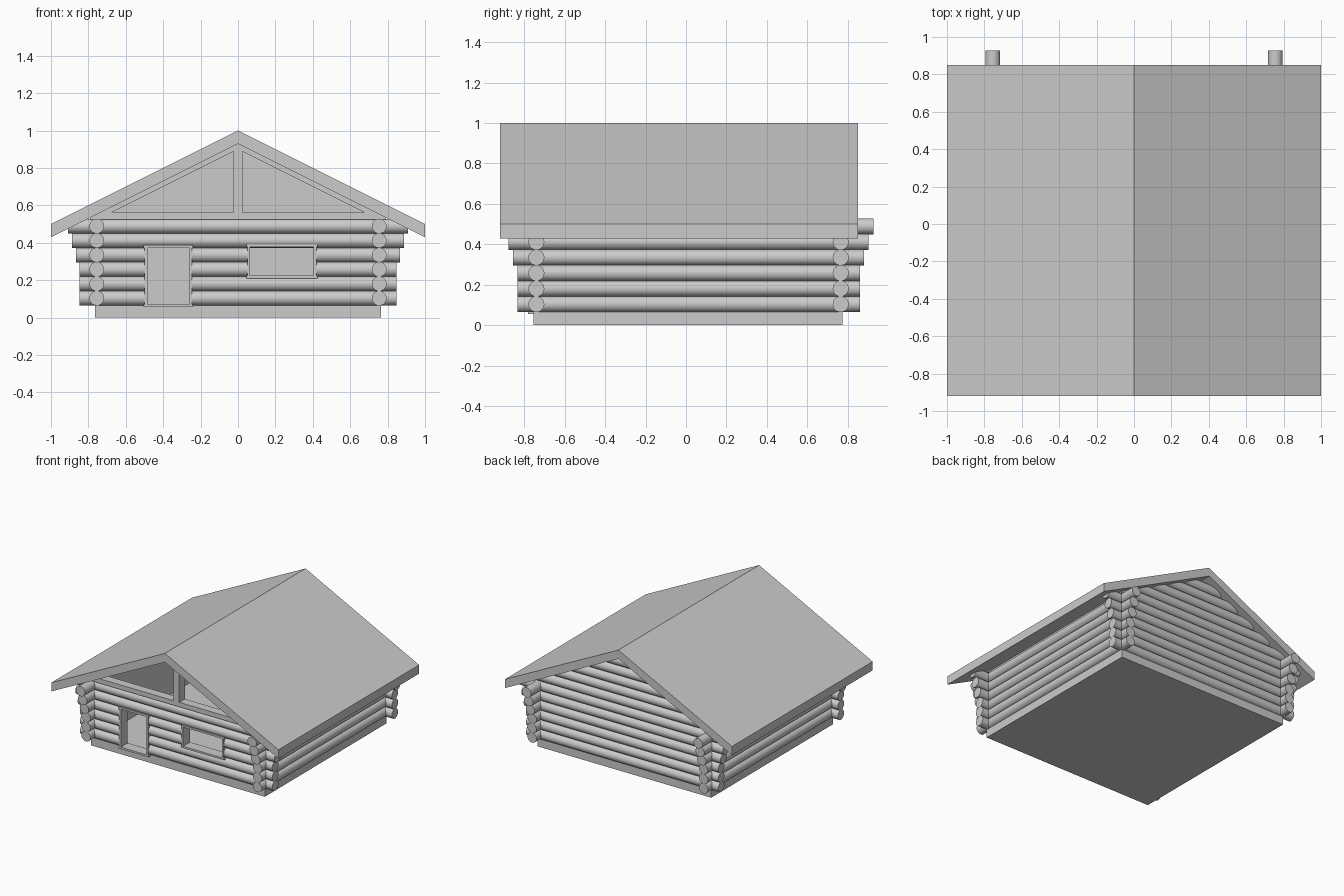
import bpy, bmesh
from mathutils import Matrix, Vector
from math import pi

if "Cube" in bpy.data.objects:
    bpy.data.objects.remove(bpy.data.objects["Cube"])

R, STEP, Z0 = 0.0395, 0.077, 0.104      # log radius, course height, first course
WX, YF, YB = 0.755, -0.74, 0.765        # wall centre lines
YC = (YF + YB) / 2
OVER = [0, 0, 0, 0.02, 0.04, 0.062]     # corner overhang grows towards the eaves


def finish(name, bm):
    bmesh.ops.recalc_face_normals(bm, faces=bm.faces[:])
    mesh = bpy.data.meshes.new(name)
    bm.to_mesh(mesh)
    bm.free()
    obj = bpy.data.objects.new(name, mesh)
    bpy.context.collection.objects.link(obj)
    return obj


def add_log(bm, a, b):
    """Round log from point a to point b, smooth sides and flat ends."""
    a, b = Vector(a), Vector(b)
    rot = (b - a).to_track_quat('Z', 'Y').to_matrix().to_4x4()
    res = bmesh.ops.create_cone(bm, cap_ends=True, segments=24, radius1=R, radius2=R,
                                depth=(b - a).length,
                                matrix=Matrix.Translation((a + b) / 2) @ rot)
    for f in {f for v in res['verts'] for f in v.link_faces}:
        f.smooth = len(f.verts) == 4


def add_box(bm, x0, x1, y0, y1, z0, z1):
    m = Matrix.Translation(((x0 + x1) / 2, (y0 + y1) / 2, (z0 + z1) / 2))
    bmesh.ops.create_cube(bm, size=1, matrix=m @ Matrix.Diagonal((x1 - x0, y1 - y0, z1 - z0, 1)))


def add_prism(bm, pts, y0, y1):
    """Extrude an (x, z) outline along y."""
    front = [bm.verts.new((x, y0, z)) for x, z in pts]
    back = [bm.verts.new((x, y1, z)) for x, z in pts]
    bm.faces.new(front)
    bm.faces.new(back[::-1])
    n = len(pts)
    for i in range(n):
        bm.faces.new((front[i], back[i], back[(i + 1) % n], front[(i + 1) % n]))


# foundation and floor
bm = bmesh.new()
add_box(bm, -0.765, 0.765, -0.755, 0.775, 0, 0.066)
finish("foundation", bm)

# side walls of logs
for name, s in (("left_log_wall", -1), ("right_log_wall", 1)):
    bm = bmesh.new()
    for k, o in enumerate(OVER):
        z, h = Z0 + STEP * k, 0.847 + o * 1.1
        add_log(bm, (s * WX, YC - h, z), (s * WX, YC + h, z))
    finish(name, bm)

# back wall of logs, continued up into the gable
bm = bmesh.new()
for k in range(11):
    z = Z0 + STEP * k
    h = 0.847 + OVER[k] if k < 6 else 2 * (1 - z - R) - 0.01
    add_log(bm, (-h, YB, z), (h, YB, z))
finish("back_log_wall", bm)

# front wall of logs, interrupted at the door and window
DOOR, WINDOW = (-0.49, -0.25), (0.055, 0.415)
bm = bmesh.new()
for k, o in enumerate(OVER):
    z, h = Z0 + STEP * k, 0.847 + o
    cuts = ([DOOR] if k < 4 else []) + ([WINDOW] if k in (2, 3) else [])
    ends = [-h] + [x for c in cuts for x in c] + [h]
    for x0, x1 in zip(ends[::2], ends[1::2]):
        add_log(bm, (x0, YF, z), (x1, YF, z))
finish("front_log_wall", bm)

# flat inner lining of the room
bm = bmesh.new()
for s in (-1, 1):
    x0, x1 = sorted((s * 0.713, s * WX))
    add_box(bm, x0, x1, YF, YB, 0.06, 0.56)
add_prism(bm, [(-WX, 0.06), (WX, 0.06), (WX, 0.56), (0, 0.94), (-WX, 0.56)], YB - 0.042, YB)
for x0, x1, z0, z1 in ((-WX, DOOR[0], 0.06, 0.38), (DOOR[1], WINDOW[0], 0.06, 0.38),
                       (WINDOW[1], WX, 0.06, 0.38), (*WINDOW, 0.06, 0.219),
                       (-WX, WX, 0.38, 0.53)):
    add_box(bm, x0, x1, YF, YF + 0.042, z0, z1)
finish("inner_lining", bm)


# door and window frames
def frame(name, x0, x1, z0, z1, t=0.015):
    bm = bmesh.new()
    y0, y1 = YF - 0.042, YF + 0.045
    for x in (x0, x1 - t):
        add_box(bm, x, x + t, y0, y1, z0 + t, z1 - t)
    for z in (z0, z1 - t):
        add_box(bm, x0 - 0.005, x1 + 0.005, y0, y1, z, z + t)
    finish(name, bm)


frame("door_frame", -0.50, -0.245, 0.056, 0.388)
frame("window_frame", 0.05, 0.42, 0.21, 0.392)

# glazed front gable: sill, centre post and two rafters
bm = bmesh.new()
GY = (YF - 0.035, YF + 0.035)
add_box(bm, -0.79, 0.79, *GY, 0.525, 0.562)
add_box(bm, -0.025, 0.025, *GY, 0.562, 0.925)
for s in (-1, 1):
    add_prism(bm, [(0, 0.935), (s * 0.80, 0.535), (s * 0.74, 0.53), (0, 0.9)], *GY)
finish("gable_frame", bm)

# pitched roof slab
bm = bmesh.new()
add_prism(bm, [(0, 1), (1, 0.5), (1, 0.43), (0, 0.93), (-1, 0.43), (-1, 0.5)], -0.92, 0.85)
finish("roof", bm)
